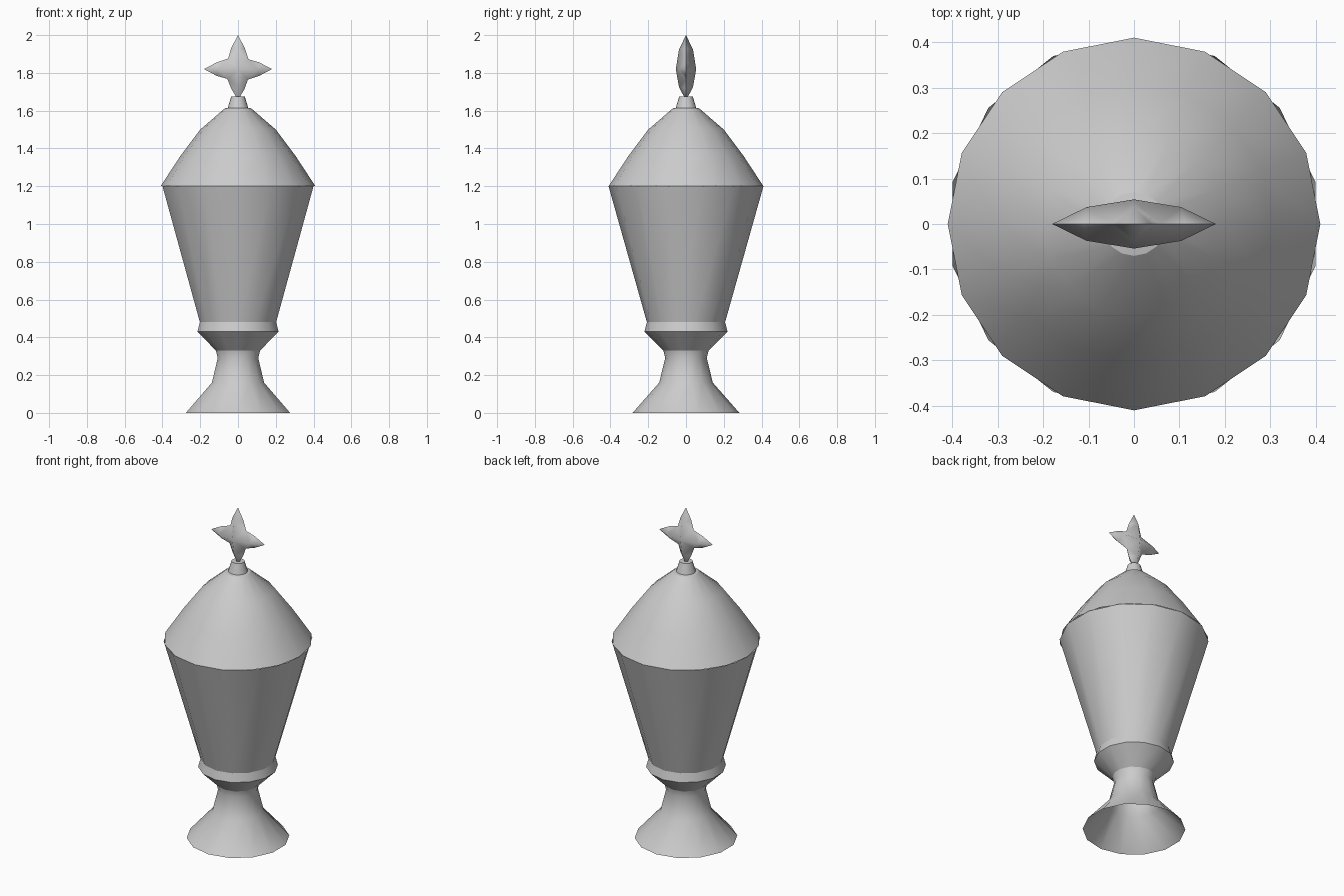
import bpy, bmesh, math

cube = bpy.data.objects.get("Cube")
if cube:
    bpy.data.objects.remove(cube, do_unlink=True)

# One pale stone colour for everything
stone = bpy.data.materials.new("pale_grey_stone")
stone.use_nodes = True
STONE = (0.6, 0.6, 0.6, 1.0)
stone.diffuse_color = STONE
stone.node_tree.nodes["Principled BSDF"].inputs["Base Color"].default_value = STONE


def finish(bm, name, angle=None):
    """Turn a bmesh into a named, smooth-shaded object."""
    bmesh.ops.recalc_face_normals(bm, faces=bm.faces[:])
    mesh = bpy.data.meshes.new(name)
    for face in bm.faces:
        face.smooth = True
    bm.to_mesh(mesh)
    bm.free()
    mesh.materials.append(stone)
    obj = bpy.data.objects.new(name, mesh)
    bpy.context.collection.objects.link(obj)
    if angle:
        bpy.ops.object.select_all(action='DESELECT')
        obj.select_set(True)
        bpy.context.view_layer.objects.active = obj
        bpy.ops.object.shade_smooth_by_angle(angle=math.radians(angle))
    return obj


def lathe(name, profile, sides, angle, cap_top=False):
    """Revolve (radius, height) points, with a corner on the y axis."""
    bm = bmesh.new()
    rings = []
    for radius, z in profile:
        turns = [math.tau * i / sides + math.pi / 2 for i in range(sides)]
        rings.append([bm.verts.new((radius * math.cos(a), radius * math.sin(a), z))
                      for a in turns])
    for low, high in zip(rings, rings[1:]):
        for i in range(sides):
            j = (i + 1) % sides
            bm.faces.new((low[i], low[j], high[j], high[i]))
    if cap_top:
        bm.faces.new(rings[-1])
    return finish(bm, name, angle)


# Hollow foot, stem, collar and tapering bowl
lathe("urn_body", [(0.283, 0), (0.142, 0.16), (0.11, 0.29), (0.12, 0.33),
                   (0.22, 0.43), (0.207, 0.48), (0.41, 1.2)], 14, 27.5)

# Domed lid with a narrow ledge and a tapered neck
lathe("lid", [(0.41, 1.2), (0.305, 1.36), (0.2, 1.5), (0.07, 1.612),
              (0.054, 1.615), (0.036, 1.675)], 16, 30, cap_top=True)


def star(name, centre_z):
    """Four-pointed star with curved arms and a soft ridge on both faces."""
    bm = bmesh.new()
    # direction of each arm and its length: right, top, left, bottom
    arms = [(1, 0, 0.18), (0, 1, 0.18), (-1, 0, 0.18), (0, -1, 0.165)]

    def point(along, across, arm, y=0):
        dx, dz, _ = arm
        return bm.verts.new((dx * along - dz * across, y,
                             centre_z + dz * along + dx * across))

    tips = [point(a[2], 0, a) for a in arms]
    sides = [[point(0.62 * a[2], s * 0.036, a) for s in (-1, 1)] for a in arms]
    notches = [point(0.056, 0.052, a) for a in arms]
    for face_y in (-1, 1):
        centre = bm.verts.new((0, face_y * 0.054, centre_z))
        for i, arm in enumerate(arms):
            ridge = point(0.58 * arm[2], 0, arm, face_y * 0.037)
            right, left = sides[i]
            bm.faces.new((ridge, right, tips[i]))
            bm.faces.new((ridge, tips[i], left))
            bm.faces.new((ridge, left, notches[i], centre))
            bm.faces.new((ridge, centre, notches[i - 1], right))
    # Crisp outline between the two faces
    for edge in bm.edges:
        edge.smooth = any(abs(v.co.y) > 0.001 for v in edge.verts)
    return finish(bm, name)


star("star_finial", 1.82)
